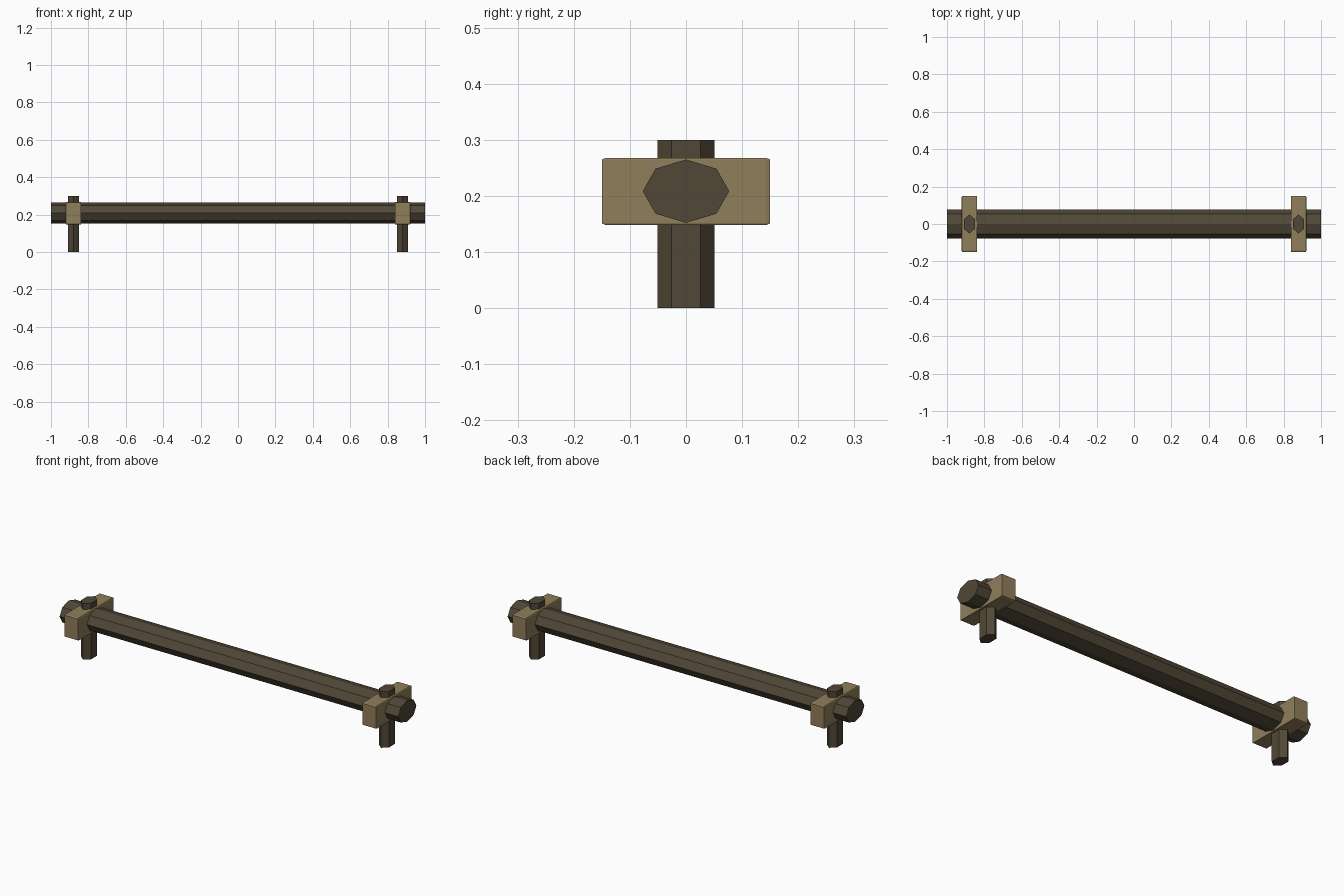
import bpy, bmesh, math
from mathutils import Matrix, Vector

if "Cube" in bpy.data.objects:
    bpy.data.objects.remove(bpy.data.objects["Cube"])


def material(name, rgb):
    m = bpy.data.materials.new(name)
    m.diffuse_color = (*rgb, 1)
    m.use_nodes = True
    m.node_tree.nodes["Principled BSDF"].inputs["Base Color"].default_value = m.diffuse_color
    return m


dark = material("dark wood", (0.082, 0.064, 0.038))
tan = material("light wood", (0.28, 0.21, 0.105))


def finish(name, bm, mat):
    bmesh.ops.recalc_face_normals(bm, faces=bm.faces)
    me = bpy.data.meshes.new(name)
    bm.to_mesh(me)
    bm.free()
    me.materials.append(mat)
    ob = bpy.data.objects.new(name, me)
    bpy.context.collection.objects.link(ob)


def prism(name, sides, point):
    """Extruded polygon; point(angle, end) gives the corner at end -1 or 1."""
    bm = bmesh.new()
    rings = [[bm.verts.new(point(2 * math.pi * i / sides, e)) for i in range(sides)]
             for e in (-1, 1)]
    bm.faces.new(rings[0])
    bm.faces.new(rings[1])
    for i in range(sides):
        j = (i + 1) % sides
        bm.faces.new((rings[0][i], rings[0][j], rings[1][j], rings[1][i]))
    finish(name, bm, dark)


# long octagonal rail
prism("rail", 8, lambda a, e: (e, 0.077 * math.cos(a), 0.2085 + 0.0565 * math.sin(a)))

for side, s in (("left", -1), ("right", 1)):
    # hexagonal peg through the rail
    prism(side + "_peg", 6, lambda a, e: (s * 0.88 + 0.034 * math.sin(a),
                                          0.051 * math.cos(a), 0.15 + 0.15 * e))
    # bevelled block around the rail
    bm = bmesh.new()
    bmesh.ops.create_cube(bm, size=1)
    bmesh.ops.bevel(bm, geom=bm.edges[:], offset=0.025, segments=1, affect='EDGES')
    bmesh.ops.scale(bm, vec=Vector((0.083, 0.3, 0.12)), verts=bm.verts)
    bmesh.ops.translate(bm, vec=Vector((s * 0.88, 0, 0.208)), verts=bm.verts)
    finish(side + "_block", bm, tan)
